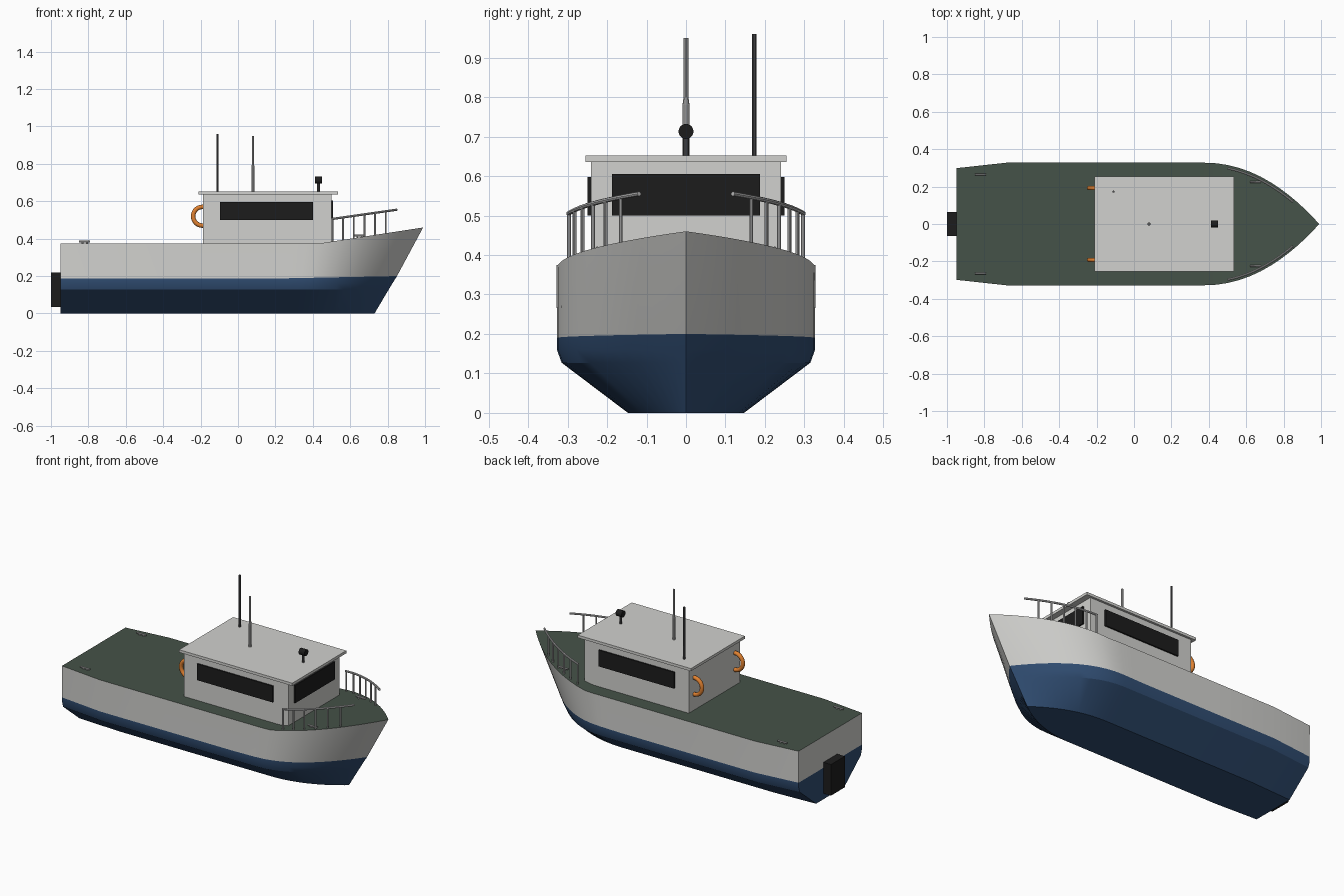
import bpy, bmesh, math
from mathutils import Vector

cube = bpy.data.objects.get("Cube")
if cube:
    bpy.data.objects.remove(cube, do_unlink=True)


def material(name, r, g, b):
    m = bpy.data.materials.new(name)
    m.use_nodes = True
    m.diffuse_color = (r, g, b, 1)
    bsdf = next(n for n in m.node_tree.nodes if n.type == 'BSDF_PRINCIPLED')
    bsdf.inputs["Base Color"].default_value = (r, g, b, 1)
    return m


WHITE = material("off white paint", 0.64, 0.64, 0.62)
BLUE = material("navy bottom paint", 0.03, 0.075, 0.17)
GREEN = material("deck green", 0.06, 0.085, 0.065)
BLACK = material("black", 0.012, 0.012, 0.012)
ORANGE = material("life ring orange", 0.75, 0.22, 0.03)
METAL = material("light metal", 0.5, 0.5, 0.5)
DARK = material("dark metal", 0.08, 0.08, 0.085)


def finish(name, bm, mats, smooth=True):
    bmesh.ops.recalc_face_normals(bm, faces=bm.faces[:])
    mesh = bpy.data.meshes.new(name)
    bm.to_mesh(mesh)
    bm.free()
    obj = bpy.data.objects.new(name, mesh)
    bpy.context.collection.objects.link(obj)
    for m in mats:
        mesh.materials.append(m)
    if smooth:
        bpy.ops.object.select_all(action='DESELECT')
        obj.select_set(True)
        bpy.context.view_layer.objects.active = obj
        bpy.ops.object.shade_smooth_by_angle(angle=math.radians(25))
    return obj


def box(name, lo, hi, mat):
    bm = bmesh.new()
    bmesh.ops.create_cube(bm, size=1)
    for v in bm.verts:
        v.co = [(a + b) / 2 + c * (b - a) for a, b, c in zip(lo, hi, v.co)]
    return finish(name, bm, [mat], False)


def add_rod(bm, a, b, r1, r2=None, sides=10):
    a, b = Vector(a), Vector(b)
    made = bmesh.ops.create_cone(bm, cap_ends=True, segments=sides, radius1=r1,
                                 radius2=r2 or r1, depth=(b - a).length)["verts"]
    turn = (b - a).to_track_quat('Z', 'Y')
    for v in made:
        v.co = turn @ v.co + (a + b) / 2


def rod(name, mat, *parts):
    bm = bmesh.new()
    for p in parts:
        add_rod(bm, *p)
    return finish(name, bm, [mat])


# Hull shape rules
STERN, MID, BOW = -0.95, 0.2, 0.99


def deck_z(x):
    return 0.375 + 0.085 * max(0, (x - 0.44) / 0.55)


def fullness(x):
    if x < -0.68:
        return 0.91 + 0.09 * (x - STERN) / 0.27
    return 1 - max(0, (x - 0.37) / 0.62) ** 2.1


def section(x):
    f = fullness(x)
    t = max(0, (x - MID) / (BOW - MID))
    paint = 0.187 + 0.013 * t
    # half width, height, stem position of each row, keel to deck
    rows = [(0.147, 0, 0.73), (0.315, 0.127, 0.805), (0.327, 0.16, 0.825),
            (0.327, paint, 0.85), (0.328, deck_z(x), BOW)]
    side = [Vector((MID + t * (end - MID) if t else x, w * f, z)) for w, z, end in rows]
    return side + [Vector((p.x, -p.y, p.z)) for p in reversed(side)]


# Hull: lofted stations, coloured by row
stations = [STERN, -0.68, -0.25, MID, 0.3, 0.37, 0.44]
stations += [0.44 + 0.55 * math.sin(i / 14 * math.pi / 2) for i in range(1, 15)]
bm = bmesh.new()
rings = [[bm.verts.new(p) for p in section(x)] for x in stations]
row_colour = [1, 1, 1, 0, 2, 0, 1, 1, 1, 1]
for a, b in zip(rings, rings[1:]):
    for i, colour in enumerate(row_colour):
        j = (i + 1) % 10
        bm.faces.new((a[i], a[j], b[j], b[i])).material_index = colour
# Transom, one strip per row
for i in range(4):
    s = rings[0]
    bm.faces.new((s[i], s[i + 1], s[8 - i], s[9 - i])).material_index = row_colour[i]
bmesh.ops.remove_doubles(bm, verts=bm.verts[:], dist=0.0005)
finish("hull", bm, [WHITE, BLUE, GREEN])

# Engine block on the transom
box("outboard_block", (-1, -0.065, 0.035), (-0.945, 0.065, 0.22), BLACK)

# Cabin, roof and windows
box("cabin", (-0.187, -0.241, 0.36), (0.5, 0.241, 0.64), WHITE)
box("cabin_roof", (-0.21, -0.254, 0.636), (0.535, 0.254, 0.652), WHITE)
box("front_window", (0.499, -0.187, 0.5), (0.508, 0.187, 0.605), BLACK)
for side, s in (("left", 1), ("right", -1)):
    y1, y2 = sorted((s * 0.2405, s * 0.2495))
    box(side + "_window", (-0.095, y1, 0.5), (0.402, y2, 0.597), BLACK)

# Life rings half sunk into the cabin's aft wall
for side, s in (("left", 1), ("right", -1)):
    bpy.ops.mesh.primitive_torus_add(location=(-0.19, s * 0.192, 0.52),
                                     rotation=(math.pi / 2, 0, 0), major_radius=0.05,
                                     minor_radius=0.012, major_segments=28, minor_segments=10)
    ring = bpy.context.object
    ring.name = side + "_life_ring"
    ring.data.materials.append(ORANGE)
    bpy.ops.object.shade_smooth_by_angle(angle=math.radians(40))

# Masts and searchlight
rod("mast", METAL, ((0.08, 0, 0.65), (0.08, 0, 0.78), 0.009),
    ((0.08, 0, 0.78), (0.08, 0, 0.8), 0.009, 0.006),
    ((0.08, 0, 0.8), (0.08, 0, 0.95), 0.006))
rod("antenna", DARK, ((-0.11, 0.173, 0.65), (-0.11, 0.173, 0.96), 0.006))
rod("searchlight_post", DARK, ((0.43, 0, 0.65), (0.43, 0, 0.705), 0.008))
rod("searchlight", BLACK, ((0.412, 0, 0.713), (0.45, 0, 0.713), 0.019, 0.019, 20))


# Bow rails follow the deck edge
def rail_point(x, s):
    return Vector((x, s * (0.328 * fullness(x) - 0.018), 0.505 + (x - 0.5) / 7))


for side, s in (("left", 1), ("right", -1)):
    bm = bmesh.new()
    path = [rail_point(0.5 + 0.35 * i / 10, s) for i in range(11)]
    for a, b in zip(path, path[1:]):
        add_rod(bm, a, b, 0.006, 0.006, 8)
    for i in range(6):
        top = rail_point(0.505 + 0.057 * i, s)
        add_rod(bm, (top.x, top.y, deck_z(top.x) - 0.01), top, 0.005, 0.005, 8)
    finish(side + "_bow_rail", bm, [METAL])

    # Mooring cleats: two feet and a bar
    for place, x, y in (("aft", -0.82, 0.265), ("fore", 0.65, 0.225)):
        z = deck_z(x)
        rod(f"{side}_{place}_cleat", METAL,
            ((x - 0.03, s * y, z + 0.009), (x + 0.03, s * y, z + 0.009), 0.005),
            ((x - 0.012, s * y, z - 0.005), (x - 0.012, s * y, z + 0.009), 0.005),
            ((x + 0.012, s * y, z - 0.005), (x + 0.012, s * y, z + 0.009), 0.005))
